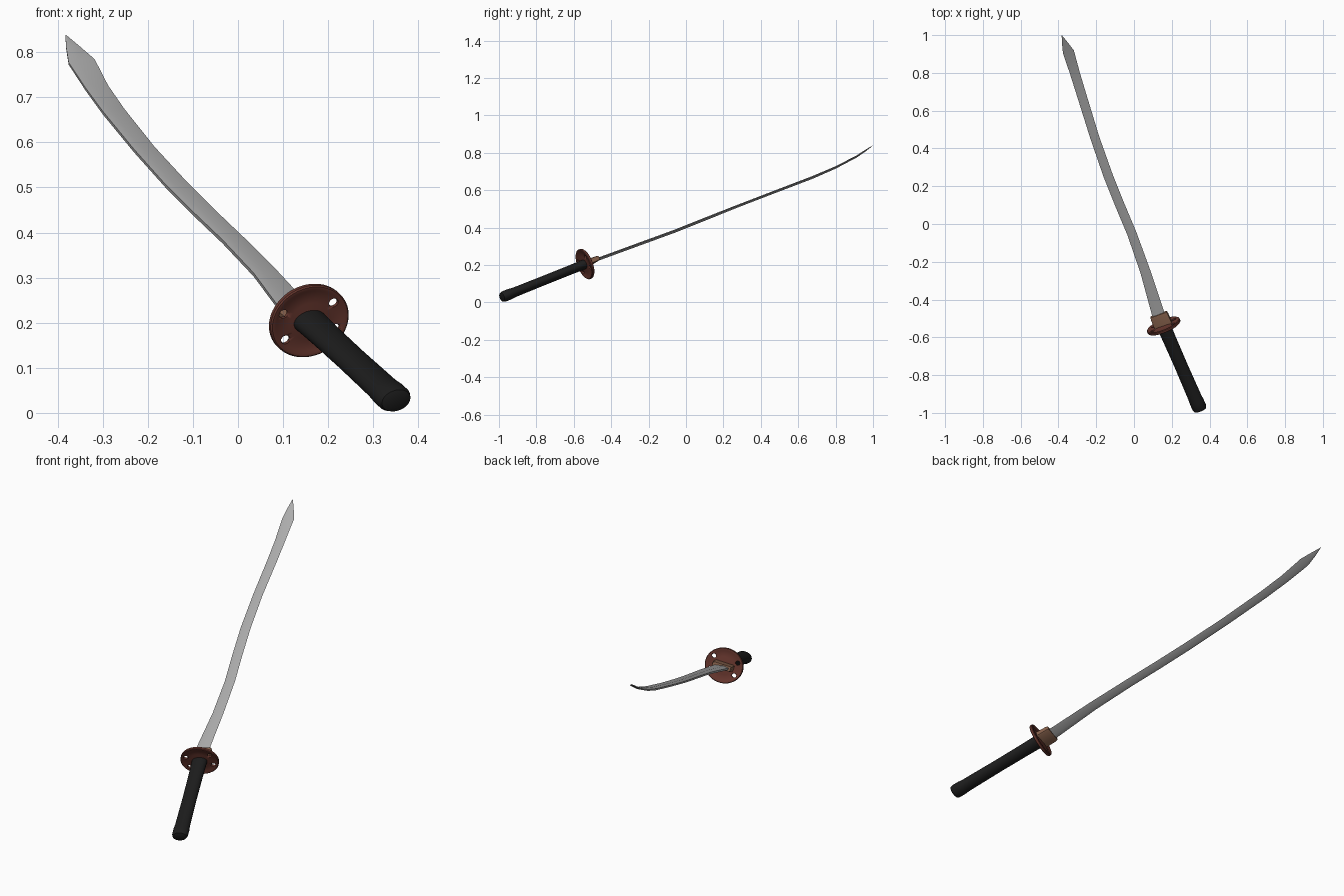
import bpy, bmesh, math
from mathutils import Vector, Matrix

if "Cube" in bpy.data.objects:
    bpy.data.objects.remove(bpy.data.objects["Cube"])


def material(name, rgb):
    m = bpy.data.materials.new(name)
    m.diffuse_color = (*rgb, 1)
    m.use_nodes = True
    m.node_tree.nodes["Principled BSDF"].inputs["Base Color"].default_value = m.diffuse_color
    return m


STEEL = material("steel grey", (0.42, 0.42, 0.42))
RUST = material("red brown", (0.130, 0.036, 0.026))
TAN = material("tan brass", (0.25, 0.125, 0.075))
BLACK = material("black wrap", (0.012, 0.012, 0.012))

# Sword frame: X = blade width, Y = blade thickness, Z = along the handle to the tip
GUARD = Vector((0.157, -0.54, 0.205))
D = (GUARD - Vector((0.350, -0.982, 0.028))).normalized()
FLAT = Vector((0.9, 0.3, 0.2))
W = (FLAT - D * FLAT.dot(D)).normalized()
N = D.cross(W)
FRAME = Matrix.Translation(GUARD) @ Matrix((W, N, D)).transposed().to_4x4()


def loft(name, rings, mat, angle=35):
    """Skin a list of equal rings of points and cap both ends."""
    bm = bmesh.new()
    rows = [[bm.verts.new(p) for p in r] for r in rings]
    n = len(rows[0])
    for a, b in zip(rows, rows[1:]):
        for i in range(n):
            bm.faces.new((a[i], a[(i + 1) % n], b[(i + 1) % n], b[i]))
    bm.faces.new(rows[0][::-1])
    bm.faces.new(rows[-1])
    bmesh.ops.recalc_face_normals(bm, faces=bm.faces)
    me = bpy.data.meshes.new(name)
    bm.to_mesh(me)
    bm.free()
    me.materials.append(mat)
    ob = bpy.data.objects.new(name, me)
    bpy.context.collection.objects.link(ob)
    bpy.context.view_layer.objects.active = ob
    bpy.ops.object.select_all(action='DESELECT')
    ob.select_set(True)
    bpy.ops.object.shade_smooth_by_angle(angle=math.radians(angle))
    return ob


def ellipses(profile, segs=32, cx=0, cy=0):
    """Profile of (z, half width, half thickness) to rings in the sword frame."""
    return [[FRAME @ Vector((cx + a * math.cos(t), cy + b * math.sin(t), z))
             for t in (2 * math.pi * i / segs for i in range(segs))]
            for z, a, b in profile]


# Handle, slightly waisted, with a rounded end
loft("handle", ellipses([
    (-0.520, 0.022, 0.016), (-0.516, 0.034, 0.025), (-0.503, 0.039, 0.029),
    (-0.468, 0.039, 0.029), (-0.440, 0.037, 0.026), (-0.250, 0.035, 0.025),
    (-0.100, 0.036, 0.025), (0.0, 0.038, 0.026)]), BLACK)

# Oval guard with a raised rim and a shallow dish on both sides
half = [(0.007, 0.030), (0.005, 0.045), (0.005, 0.074), (0.008, 0.079),
        (0.008, 0.086), (0.005, 0.089)]
guard = loft("guard", ellipses([(-z, r * 1.05, r * 0.95) for z, r in half]
             + [(z, r * 1.05, r * 0.95) for z, r in half[::-1]], 64), RUST)

# Four small openings through the guard, two beside each edge of the blade
for sx in (-1, 1):
    for sy in (-1, 1):
        cut = loft("guard_hole_cutter", ellipses(
            [(-0.05, 0.011, 0.010), (0.05, 0.011, 0.010)], 16, 0.060 * sx, 0.031 * sy), RUST)
        cut.hide_render = True
        cut.hide_viewport = True
        mod = guard.modifiers.new("hole", 'BOOLEAN')
        mod.operation = 'DIFFERENCE'
        mod.solver = 'EXACT'
        mod.object = cut

# Collar between guard and blade
box = [(-1, -0.8), (-0.85, -1), (0.85, -1), (1, -0.8), (1, 0.8), (0.85, 1), (-0.85, 1), (-1, 0.8)]
loft("blade_collar", [[FRAME @ Vector((u * a, v * b, z)) for u, v in box]
     for z, a, b in [(0.0, 0.049, 0.016), (0.06, 0.048, 0.014), (0.072, 0.045, 0.012)]], TAN, 30)

# Curved blade: centre points with half width and half thickness
stations = [
    (0.130, -0.480, 0.228, 0.034, 0.008), (0.060, -0.25, 0.312, 0.027, 0.008),
    (-0.011, -0.05, 0.385, 0.025, 0.008), (-0.074, 0.10, 0.445, 0.025, 0.008),
    (-0.138, 0.26, 0.509, 0.025, 0.007), (-0.208, 0.46, 0.586, 0.024, 0.007),
    (-0.276, 0.68, 0.670, 0.025, 0.007), (-0.313, 0.80, 0.722, 0.026, 0.006),
    (-0.347, 0.912, 0.780, 0.030, 0.005), (-0.367, 0.96, 0.812, 0.015, 0.004),
    (-0.382, 0.998, 0.838, 0.001, 0.001)]
section = [(1, 0), (-0.3, 1), (-1, 0.6), (-1, -0.6), (-0.3, -1)]
pts = [Vector(s[:3]) for s in stations]
rings = []
for i, (p, s) in enumerate(zip(pts, stations)):
    d = (pts[min(i + 1, len(pts) - 1)] - pts[max(i - 1, 0)]).normalized()
    w = (FLAT - d * FLAT.dot(d)).normalized()
    n = d.cross(w)
    rings.append([p + w * u * s[3] + n * v * s[4] for u, v in section])
loft("blade", rings, STEEL, 30)
